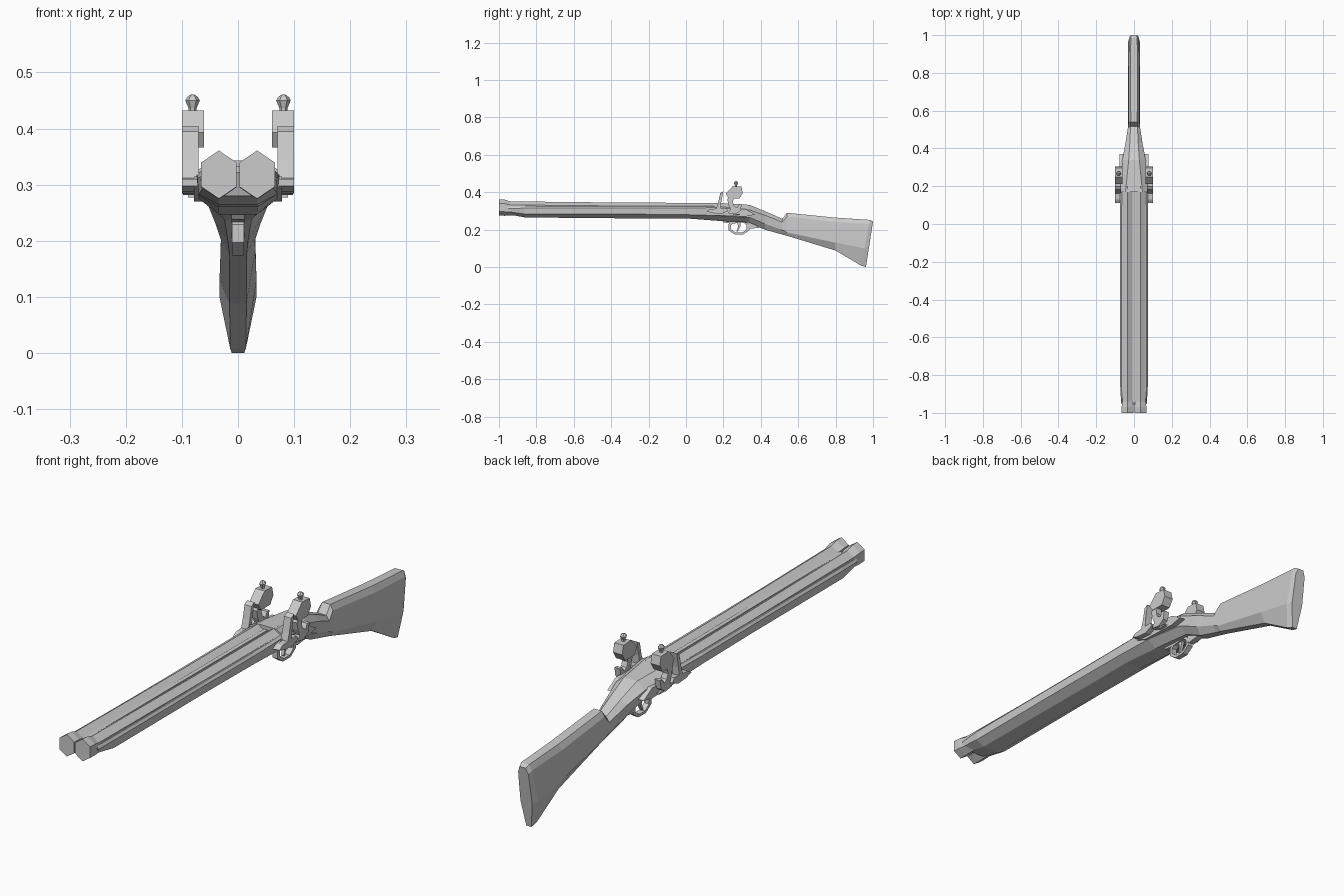
import bpy, bmesh, math
from mathutils import Vector


def finish(name, bm, mirror=False):
    bmesh.ops.recalc_face_normals(bm, faces=bm.faces)
    me = bpy.data.meshes.new(name)
    bm.to_mesh(me)
    bm.free()
    ob = bpy.data.objects.new(name, me)
    bpy.context.collection.objects.link(ob)
    if mirror:
        ob.modifiers.new("mirror", 'MIRROR')
    return ob


def loft(name, rings, mirror=False, closed=False):
    """Skin a list of equal-length point rings; cap the ends unless closed."""
    bm = bmesh.new()
    vs = [[bm.verts.new(p) for p in r] for r in rings]
    n = len(vs[0])
    pairs = list(zip(vs, vs[1:])) + ([(vs[-1], vs[0])] if closed else [])
    for a, b in pairs:
        for i in range(n):
            j = (i + 1) % n
            bm.faces.new((a[i], a[j], b[j], b[i]))
    if not closed:
        bm.faces.new(vs[0])
        bm.faces.new(vs[-1])
    return finish(name, bm, mirror)


def plate(name, x0, x1, profile, mirror=False):
    """Extrude a side (y, z) profile across x."""
    return loft(name, [[(x, y, z) for y, z in profile] for x in (x0, x1)], mirror)


def lathe(name, x, y, rings, sides=6, mirror=False):
    """Upright faceted turning from (z, radius) pairs."""
    return loft(name, [[(x + r * math.cos(math.tau * i / sides),
                         y + r * math.sin(math.tau * i / sides), z)
                        for i in range(sides)] for z, r in rings], mirror)


def stock_ring(yt, yb, zt, zs, zl, zb, wt, ws, wl, wb):
    """Eight-sided section: top, shoulder, lower side and bottom."""
    half = [(wt, zt), (ws, zs), (wl, zl), (wb, zb)]
    pts = half + [(-w, z) for w, z in reversed(half)]
    return [(w, yb + (yt - yb) * (z - zb) / (zt - zb), z) for w, z in pts]


# Barrels: two hexagons with a flared muzzle
def hexagon(y, cz, r):
    return [(0.034 + r * 0.85 * math.sin(math.tau * i / 6), y,
             cz + r * math.cos(math.tau * i / 6)) for i in range(6)]


loft("barrel", [hexagon(-1.0, 0.318, 0.043), hexagon(-0.97, 0.317, 0.043),
                hexagon(-0.94, 0.313, 0.038), hexagon(-0.3, 0.308, 0.036),
                hexagon(0.2, 0.307, 0.036)], mirror=True)
# Raised rib between the barrels
plate("barrel_rib", -0.008, 0.008,
      [(-0.95, 0.31), (-0.95, 0.333), (0.19, 0.33), (0.19, 0.31)])

# Fore-end and lock body
loft("forestock", [stock_ring(*s) for s in (
    (-0.955, -0.94, 0.323, 0.312, 0.295, 0.28, 0.062, 0.068, 0.062, 0.035),
    (-0.86, -0.86, 0.325, 0.315, 0.283, 0.265, 0.066, 0.073, 0.070, 0.035),
    (-0.3, -0.3, 0.324, 0.315, 0.283, 0.260, 0.066, 0.073, 0.070, 0.035),
    (0.0, 0.0, 0.324, 0.315, 0.280, 0.260, 0.066, 0.074, 0.070, 0.035),
    (0.17, 0.17, 0.325, 0.318, 0.275, 0.247, 0.064, 0.074, 0.070, 0.034))])

# Breech, wrist and butt
loft("buttstock", [stock_ring(*s) for s in (
    (0.17, 0.17, 0.343, 0.325, 0.275, 0.247, 0.045, 0.074, 0.070, 0.034),
    (0.34, 0.34, 0.332, 0.305, 0.265, 0.238, 0.028, 0.062, 0.054, 0.024),
    (0.43, 0.42, 0.295, 0.275, 0.23, 0.200, 0.022, 0.045, 0.040, 0.018),
    (0.515, 0.51, 0.258, 0.24, 0.20, 0.175, 0.018, 0.032, 0.030, 0.015),
    (0.54, 0.54, 0.290, 0.27, 0.185, 0.167, 0.017, 0.029, 0.031, 0.015),
    (0.80, 0.80, 0.264, 0.24, 0.13, 0.088, 0.018, 0.028, 0.033, 0.015),
    (0.985, 0.935, 0.252, 0.23, 0.10, 0.008, 0.017, 0.027, 0.033, 0.014),
    (1.0, 0.962, 0.243, 0.22, 0.10, 0.0, 0.012, 0.022, 0.025, 0.011))])

# Lock plate, pan, frizzen and frizzen foot on both sides
plate("lock_plate", 0.055, 0.078,
      [(0.11, 0.295), (0.16, 0.276), (0.32, 0.27), (0.37, 0.28),
       (0.32, 0.31), (0.15, 0.315)], True)
plate("pan", 0.066, 0.10,
      [(0.11, 0.298), (0.14, 0.288), (0.19, 0.284), (0.225, 0.30),
       (0.215, 0.316), (0.13, 0.31)], True)
plate("frizzen", 0.070, 0.10,
      [(0.160, 0.305), (0.185, 0.300), (0.188, 0.345), (0.200, 0.405),
       (0.183, 0.395), (0.172, 0.345)], True)
plate("lock_bolt", 0.07, 0.089,
      [(0.25, 0.277), (0.29, 0.277), (0.29, 0.283), (0.25, 0.283)], True)

# Cock: hooked arm, jaw block and jaw screw
plate("cock_arm", 0.074, 0.098,
      [(0.225, 0.288), (0.265, 0.282), (0.292, 0.30), (0.298, 0.336),
       (0.284, 0.336), (0.274, 0.318), (0.258, 0.326), (0.250, 0.345),
       (0.256, 0.372), (0.236, 0.385), (0.220, 0.362), (0.228, 0.33),
       (0.238, 0.308)], True)
plate("cock_jaw", 0.061, 0.10,
      [(0.212, 0.393), (0.228, 0.366), (0.285, 0.366), (0.304, 0.396),
       (0.296, 0.43), (0.250, 0.432)], True)
lathe("jaw_screw", 0.081, 0.267,
      [(0.42, 0.007), (0.436, 0.007), (0.450, 0.013), (0.456, 0.010),
       (0.461, 0.003)], mirror=True)

# Trigger guard: faceted loop with a rear tail
rings = []
for i in range(8):
    a = math.tau * (i + 0.5) / 8
    d = Vector((0, math.cos(a), math.sin(a)))
    c = Vector((0, 0.283, 0.213))
    o = Vector((0, d.y * 0.06, d.z * 0.042))
    rings.append([c + o + Vector((x, 0, 0)) for x in (-0.011, 0.011)] +
                 [c + o * 0.75 + Vector((x, 0, 0)) for x in (0.011, -0.011)])
loft("trigger_guard", rings, closed=True)
plate("guard_tail", -0.012, 0.012,
      [(0.325, 0.215), (0.345, 0.205), (0.41, 0.212), (0.41, 0.225),
       (0.34, 0.245)])
plate("guard_front", -0.012, 0.012,
      [(0.19, 0.25), (0.20, 0.238), (0.245, 0.232), (0.32, 0.24), (0.32, 0.25)])

# Trigger
plate("trigger", -0.006, 0.006,
      [(0.27, 0.25), (0.293, 0.25), (0.290, 0.215), (0.276, 0.188),
       (0.270, 0.191), (0.279, 0.215)])
